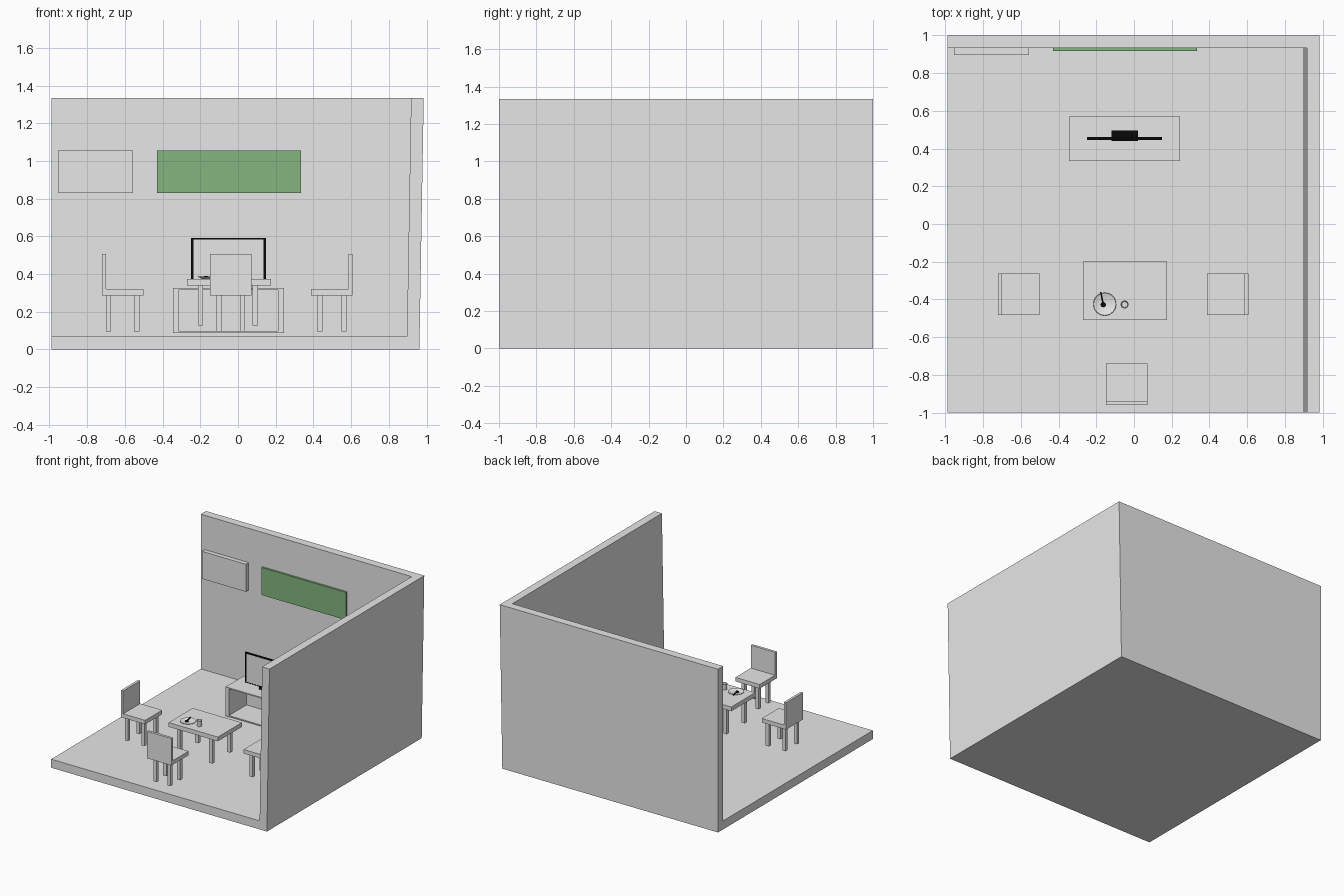
import bpy
import bmesh
import math
from mathutils import Matrix, Vector

cube = bpy.data.objects.get("Cube")
if cube:
    bpy.data.objects.remove(cube, do_unlink=True)


def material(name, rgb):
    m = bpy.data.materials.new(name)
    m.use_nodes = True
    m.diffuse_color = (*rgb, 1)
    m.node_tree.nodes["Principled BSDF"].inputs["Base Color"].default_value = (*rgb, 1)
    return m


GREY = material("plain grey", (0.8, 0.8, 0.8))
GREEN = material("board green", (0.23, 0.46, 0.21))
BLACK = material("black", (0.003, 0.003, 0.003))


def finish(name, bm, mat):
    bmesh.ops.recalc_face_normals(bm, faces=bm.faces)
    mesh = bpy.data.meshes.new(name)
    bm.to_mesh(mesh)
    bm.free()
    mesh.materials.append(mat)
    ob = bpy.data.objects.new(name, mesh)
    bpy.context.collection.objects.link(ob)
    return ob


def add_box(bm, x, y, z):
    """Add a box given as (min, max) pairs."""
    size = [b - a for a, b in (x, y, z)]
    mid = [(a + b) / 2 for a, b in (x, y, z)]
    bmesh.ops.create_cube(bm, size=1, matrix=Matrix.Translation(mid) @ Matrix.Diagonal((*size, 1)))


def boxes(name, parts, mat=GREY):
    bm = bmesh.new()
    for part in parts:
        add_box(bm, *part)
    return finish(name, bm, mat)


def prism(name, profile, y0, y1, mat=GREY):
    """Extrude an x-z profile along y."""
    bm = bmesh.new()
    face = bm.faces.new([bm.verts.new((x, y0, z)) for x, z in profile])
    out = bmesh.ops.extrude_face_region(bm, geom=[face])
    verts = [v for v in out["geom"] if isinstance(v, bmesh.types.BMVert)]
    bmesh.ops.translate(bm, verts=verts, vec=(0, y1 - y0, 0))
    return finish(name, bm, mat)


def lathe(name, profile, centre, mat=GREY, sides=32):
    """Spin an r-z profile around a vertical axis."""
    bm = bmesh.new()
    verts = [bm.verts.new((r, 0, z)) for r, z in profile]
    edges = [bm.edges.new(pair) for pair in zip(verts, verts[1:])]
    bmesh.ops.spin(bm, geom=verts + edges, axis=(0, 0, 1), cent=(0, 0, 0),
                   angle=math.tau, steps=sides)
    bmesh.ops.remove_doubles(bm, verts=bm.verts, dist=0.0001)
    ob = finish(name, bm, mat)
    ob.location = centre
    bpy.ops.object.select_all(action="DESELECT")
    ob.select_set(True)
    bpy.context.view_layer.objects.active = ob
    bpy.ops.object.shade_smooth_by_angle(angle=math.radians(35))
    return ob


# Room: floor with a slightly leaning side wall, and the back wall
prism("floor_and_side_wall", [(-0.99, 0), (0.962, 0), (0.985, 1.335), (0.918, 1.335),
                              (0.896, 0.07), (-0.99, 0.07)], -1, 1)
prism("back_wall", [(-0.99, 0.07), (0.896, 0.07), (0.918, 1.335), (-0.99, 1.335)], 0.933, 1)

# Wall boards
boxes("green_board", [((-0.43, 0.335), (0.917, 0.933), (0.83, 1.055))], GREEN)
boxes("wall_panel", [((-0.954, -0.557), (0.897, 0.933), (0.83, 1.055))])

# Open-fronted cabinet
left, right, front, back, low, high = -0.345, 0.243, 0.333, 0.57, 0.088, 0.325
boxes("cabinet", [
    ((left, left + 0.03), (front, back), (low, high)),
    ((right - 0.03, right), (front, back), (low, high)),
    ((left + 0.03, right - 0.03), (front, back), (low, low + 0.01)),
    ((left + 0.03, right - 0.03), (front, back), (high - 0.01, high)),
    ((left + 0.03, right - 0.03), (back - 0.01, back), (low + 0.01, high - 0.01)),
])

# Flat screen on a foot
boxes("screen_body", [((-0.25, 0.148), (0.446, 0.461), (0.345, 0.59))], BLACK)
boxes("screen_glass", [((-0.235, 0.134), (0.445, 0.447), (0.352, 0.582))])
boxes("screen_foot", [((-0.12, 0.02), (0.44, 0.496), (0.325, 0.345))], BLACK)

# Table with four legs
boxes("table_top", [((-0.27, 0.175), (-0.51, -0.2), (0.34, 0.375))])
boxes("table_legs", [((x - 0.014, x + 0.014), (y - 0.014, y + 0.014), (0.128, 0.34))
                     for x in (-0.199, 0.091) for y in (-0.468, -0.235)])


# Chairs, built with the backrest towards -y and then turned
def chair(name, centre, turn, inset):
    half, leg = 0.11, 0.014
    span = half - inset - leg
    parts = [((-half, half), (-half, half), (0.287, 0.32)),
             ((-half, half), (-half, 0.021 - half), (0.32, 0.507))]
    parts += [((x - leg, x + leg), (y - leg, y + leg), (0.096, 0.287))
              for x in (-span, span) for y in (-span, span)]
    ob = boxes(name, parts)
    ob.location = (*centre, 0)
    ob.rotation_euler.z = math.radians(turn)


chair("right_chair", (-0.612, -0.372), -90, 0.021)
chair("left_chair", (0.498, -0.372), 90, 0.032)
chair("front_chair", (-0.039, -0.85), 0, 0.033)

# Plate, cup and small utensil on the table
lathe("plate", [(0, 0), (0.035, 0), (0.061, 0.011), (0.059, 0.013), (0.034, 0.004), (0, 0.004)],
      (-0.155, -0.425, 0.375))
lathe("cup", [(0, 0), (0.017, 0), (0.021, 0.048), (0.018, 0.048), (0.015, 0.006), (0, 0.006)],
      (-0.05, -0.427, 0.375))
lathe("utensil_head", [(0, 0), (0.014, 0), (0.014, 0.006), (0, 0.006)],
      (-0.163, -0.428, 0.381), BLACK, 16)
handle = boxes("utensil_handle", [((-0.004, 0.004), (0, 0.068), (0, 0.006))], BLACK)
handle.location = Vector((-0.163, -0.428, 0.384))
handle.rotation_euler.z = math.radians(11)
